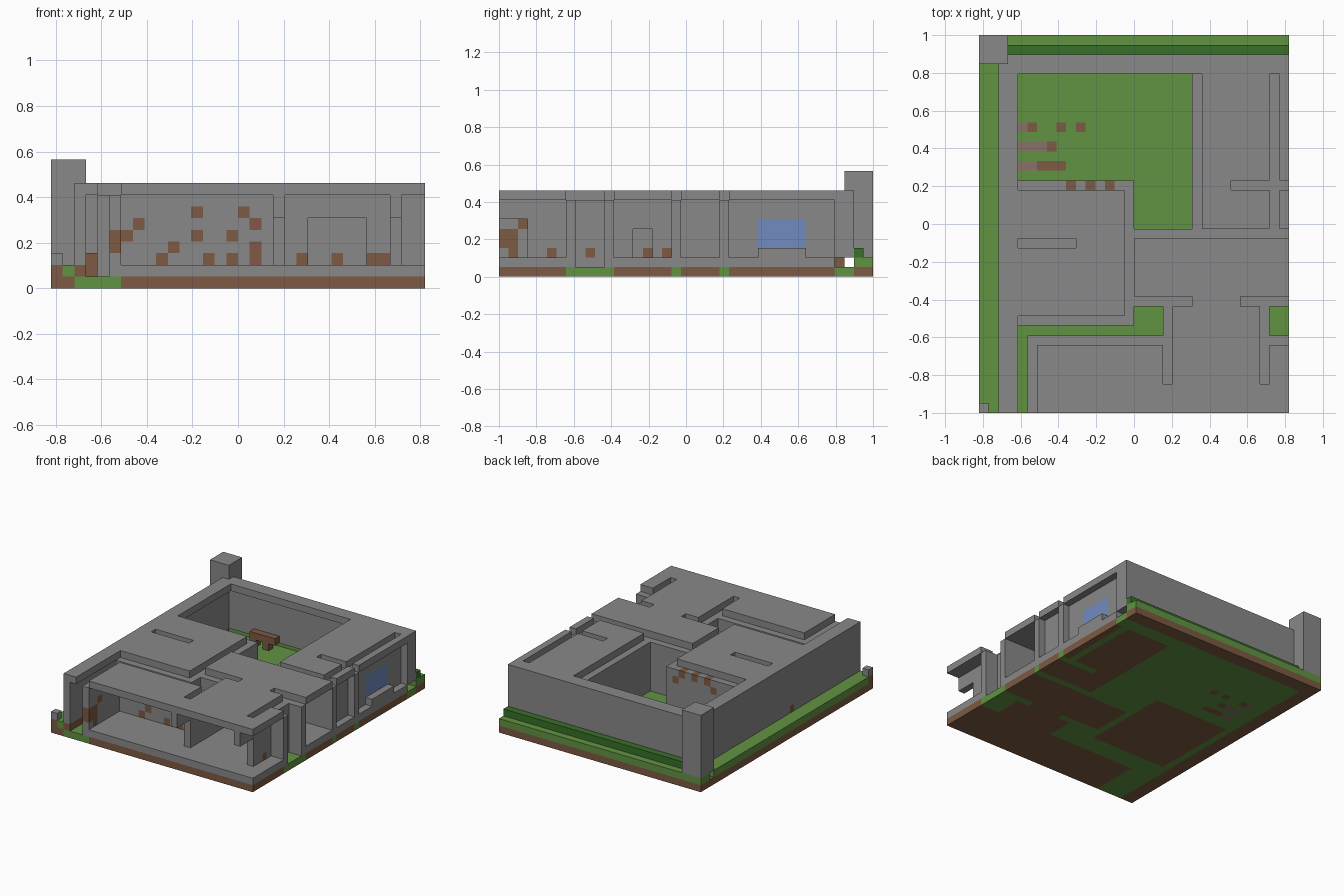
import bpy
import bmesh
from mathutils import Vector

old = bpy.data.objects.get("Cube")
if old:
    bpy.data.objects.remove(old, do_unlink=True)

UNIT = 2 / 39          # size of one block
COLOURS = {
    "stone_grey": (0.25, 0.25, 0.25),
    "grass_green": (0.12, 0.29, 0.055),
    "soil_brown": (0.205, 0.102, 0.054),
    "faded_brown": (0.25, 0.17, 0.14),
    "hedge_green": (0.04, 0.16, 0.022),
    "window_blue": (0.165, 0.26, 0.52),
}
NAMES = list(COLOURS)
STONE, GRASS, SOIL, FADED, HEDGE, GLASS = range(len(NAMES))
MATERIALS = []
for label, rgb in COLOURS.items():
    m = bpy.data.materials.new(label)
    m.use_nodes = True
    m.diffuse_color = (*rgb, 1)
    shader = next(n for n in m.node_tree.nodes if n.type == "BSDF_PRINCIPLED")
    shader.inputs["Base Color"].default_value = (*rgb, 1)
    shader.inputs["Roughness"].default_value = 0.9
    MATERIALS.append(m)


def fill(cells, colour, x0, x1, y0, y1, z0, z1):
    """Fill a box of blocks; colour None carves it away."""
    for x in range(x0, x1):
        for y in range(y0, y1):
            for z in range(z0, z1):
                if colour is None:
                    cells.pop((x, y, z), None)
                else:
                    cells[x, y, z] = colour


def build(name, cells):
    """Skin the filled blocks with merged flat faces."""
    bm = bmesh.new()
    corners = {}

    def vert(p):
        key = tuple(p)
        if key not in corners:
            corners[key] = bm.verts.new(((p[0] - 16) * UNIT, p[1] * UNIT - 1, p[2] * UNIT))
        return corners[key]

    for cell, colour in cells.items():
        for axis in range(3):
            for side in (0, 1):
                step = [0, 0, 0]
                step[axis] = 1 if side else -1
                if tuple(c + s for c, s in zip(cell, step)) in cells:
                    continue
                ring = []
                for a, b in ((0, 0), (1, 0), (1, 1), (0, 1)):
                    p = list(cell)
                    p[axis] += side
                    p[(axis + 1) % 3] += a
                    p[(axis + 2) % 3] += b
                    ring.append(vert(p))
                face = bm.faces.new(ring if side else ring[::-1])
                face.material_index = colour
    bmesh.ops.dissolve_limit(bm, angle_limit=0.01, verts=bm.verts[:],
                             edges=bm.edges[:], delimit={"MATERIAL"})
    mesh = bpy.data.meshes.new(name)
    bm.to_mesh(mesh)
    bm.free()
    for m in MATERIALS:
        mesh.materials.append(m)
    obj = bpy.data.objects.new(name, mesh)
    bpy.context.collection.objects.link(obj)
    return obj


def part(name, colour, *boxes):
    cells = {}
    for box in boxes:
        fill(cells, colour, *box)
    return build(name, cells)


# Room footprints: x0, x1, y0, y1
ROOMS = [(6, 32, 0, 7), (20, 29, 3, 11), (22, 27, 11, 12), (16, 32, 12, 18),
         (3, 15, 10, 23), (23, 32, 19, 35)]

# Ground layer: grass, soil under rooms and outer borders, garden rows
ground = {}
fill(ground, GRASS, 0, 32, 0, 39, 0, 1)
for area in ROOMS + [(0, 2, 0, 39), (0, 32, 37, 39)]:
    fill(ground, SOIL, *area, 0, 1)
fill(ground, GRASS, 26, 32, 23, 24, 0, 1)
fill(ground, GRASS, 30, 31, 24, 35, 0, 1)
for y, x_end, soil_from in ((25, 9, 6), (27, 8, 7), (29, 6, 5)):
    fill(ground, FADED, 4, x_end, y, y + 1, 0, 1)
    fill(ground, SOIL, soil_from, x_end, y, y + 1, 0, 1)
for x in (8, 10):
    fill(ground, SOIL, x, x + 1, 29, 30, 0, 1)
build("ground", ground)

# Raised borders and hedge
border = {}
fill(border, GRASS, 0, 2, 0, 36, 1, 2)
fill(border, GRASS, 0, 32, 37, 39, 1, 2)
fill(border, SOIL, 0, 1, 0, 1, 1, 2)
build("grass_border", border)
part("hedge", HEDGE, (3, 32, 37, 38, 2, 3))
part("corner_post", STONE, (0, 1, 0, 1, 2, 3))
part("tower", STONE, (0, 3, 36, 39, 2, 11))
part("wall_footing", SOIL, (2, 3, 0, 36, 1, 2), (3, 4, 8, 9, 1, 3))

# Floors
part("floor", STONE, *[(*r, 1, 2) for r in ROOMS])

# Walls: footprint boxes, full height
walls = {}
for area in [(5, 6, 0, 8), (5, 19, 7, 8), (30, 32, 7, 8), (4, 16, 9, 10),
             (15, 16, 9, 24), (4, 16, 23, 24), (3, 10, 17, 18), (16, 32, 11, 12),
             (16, 32, 18, 19), (22, 23, 19, 35), (30, 31, 19, 35), (23, 32, 23, 24)]:
    fill(walls, STONE, *area, 1, 8)
fill(walls, STONE, 2, 3, 0, 37, 2, 8)
fill(walls, STONE, 2, 32, 36, 37, 2, 8)
fill(walls, STONE, 22, 32, 35, 36, 2, 8)
for x in (19, 29):
    fill(walls, STONE, x, x + 1, 3, 12, 1, 8)
    fill(walls, STONE, x, x + 1, 0, 3, 6, 8)
fill(walls, STONE, 10, 15, 17, 18, 6, 8)

# Doorways
for door in [(22, 27, 11, 12, 2, 6), (23, 26, 23, 24, 2, 6), (15, 16, 14, 16, 2, 5)]:
    fill(walls, None, *door)

# Window and exposed brown bricks
fill(walls, GLASS, 30, 31, 27, 32, 3, 6)
fill(walls, SOIL, 5, 6, 0, 2, 3, 5)


def bricks(axis, level, spots):
    for a, z in spots:
        key = (a, level, z) if axis == "x" else (level, a, z)
        if key in walls:
            walls[key] = SOIL


bricks("x", 7, [(6, 4), (7, 5), (9, 2), (10, 3), (12, 4), (12, 6), (13, 2),
                (15, 2), (15, 4), (16, 6), (17, 5), (17, 2), (17, 3)])
bricks("x", 11, [(21, 2), (27, 2), (28, 2)])
bricks("x", 18, [(24, 2)])
bricks("x", 23, [(8, 6), (9, 7), (11, 7), (13, 7), (14, 6)])
bricks("y", 5, [(2, 5), (1, 2)])
bricks("y", 29, [(5, 2), (9, 2)])
bricks("y", 15, [(17, 2)])
bricks("y", 2, [(15, 2)])
build("walls", walls)
part("window_sill", STONE, (31, 32, 27, 32, 2, 3))

# Courtyard bench
part("bench", SOIL, (7, 11, 35, 36, 2, 3), (7, 8, 35, 36, 1, 2), (9, 10, 35, 36, 1, 2))

# Roof slabs with grooves above the inner walls
roof = {}
for area in ROOMS + [(2, 4, 0, 37), (2, 32, 35, 37)]:
    fill(roof, STONE, *area, 8, 9)
for groove in [(4, 10, 17, 18), (19, 20, 3, 11), (29, 30, 3, 11),
               (30, 31, 19, 35), (26, 32, 23, 24)]:
    fill(roof, None, *groove, 8, 9)
build("roof", roof)
